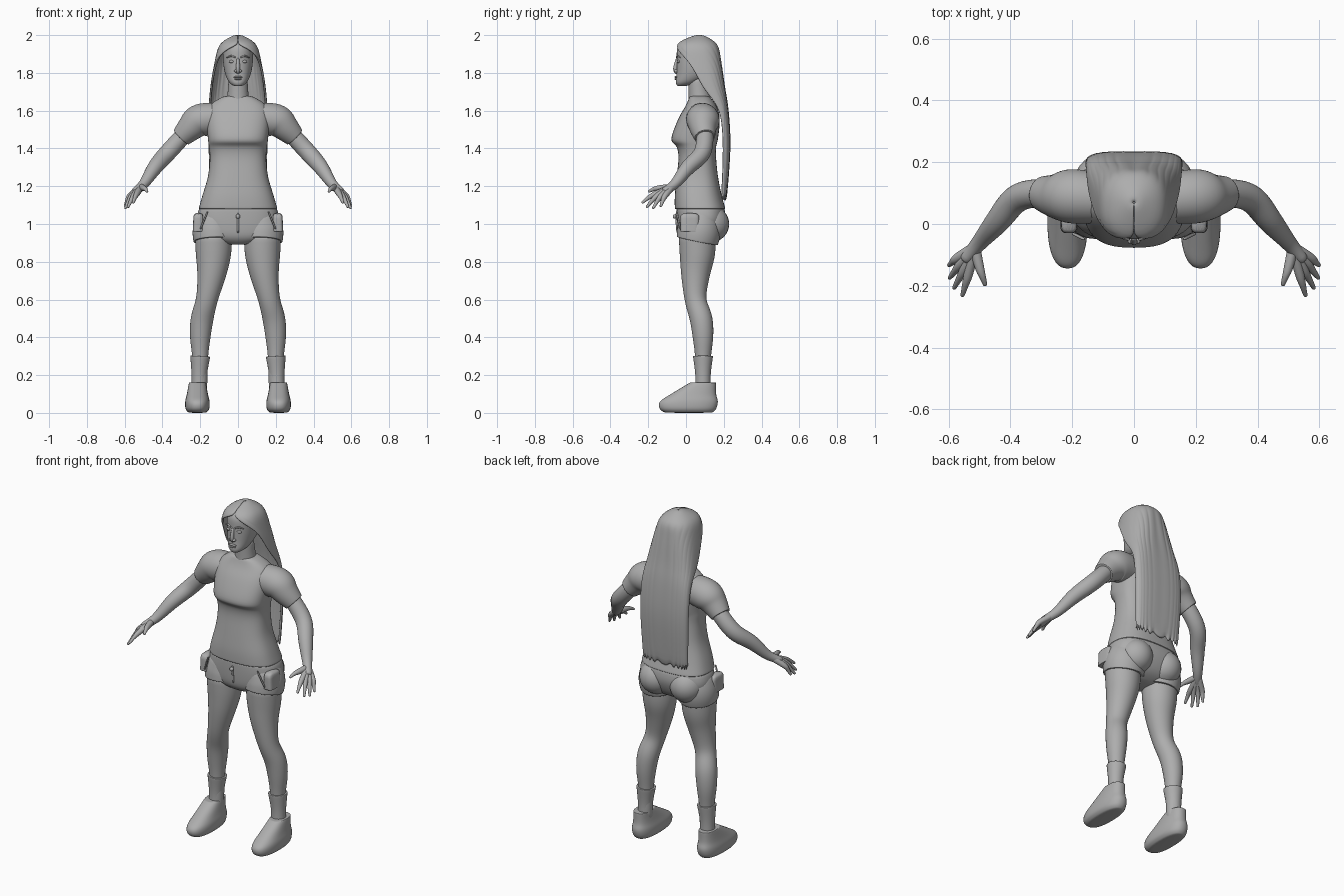
import bpy
import bmesh
from math import sin, cos, pi, radians, copysign
from mathutils import Vector, Quaternion

if "Cube" in bpy.data.objects:
    bpy.data.objects.remove(bpy.data.objects["Cube"])

grey = bpy.data.materials.new("plain grey")
grey.use_nodes = True
tone = (0.42, 0.42, 0.42, 1)
grey.diffuse_color = tone
grey.node_tree.nodes["Principled BSDF"].inputs["Base Color"].default_value = tone


def power(value, exponent):
    return copysign(abs(value) ** exponent, value)


def refine(rows, steps=3):
    """Run a smooth spline through a few sparse rows."""
    rows = [Vector(row) for row in rows]
    last = len(rows) - 1
    result = []
    for i in range(last):
        before, start = rows[max(i - 1, 0)], rows[i]
        end, after = rows[i + 1], rows[min(i + 2, last)]
        leave, arrive = (end - before) / 2, (after - start) / 2
        for step in range(steps):
            t = step / steps
            bend = leave * (1 - t) - arrive * t
            result.append(start.lerp(end, t * t * (3 - 2 * t)) + bend * t * (1 - t))
    return result + [rows[last]]


def skin(name, rings, closed=True, hem=False, mirror=False, shell=0):
    """Bridge rings of points into a smooth surface, with an optional tucked hem."""
    if hem:
        edge = rings[-1]
        middle = sum(edge, Vector()) / len(edge)
        rings = rings + [[point.lerp(middle, tuck) for point in edge] for tuck in (.02, .15)]
    bm = bmesh.new()
    grid = [[bm.verts.new(point) for point in ring] for ring in rings]
    count = len(grid[0])
    for upper, lower in zip(grid, grid[1:]):
        for i in range(count if closed else count - 1):
            j = (i + 1) % count
            bm.faces.new((upper[i], upper[j], lower[j], lower[i]))
    if closed:
        bm.faces.new(grid[0])
        bm.faces.new(grid[-1])
    bmesh.ops.recalc_face_normals(bm, faces=bm.faces)
    mesh = bpy.data.meshes.new(name)
    bm.to_mesh(mesh)
    bm.free()
    for face in mesh.polygons:
        face.use_smooth = True
    mesh.materials.append(grey)
    obj = bpy.data.objects.new(name, mesh)
    bpy.context.collection.objects.link(obj)
    if mirror:
        obj.modifiers.new("Mirror", "MIRROR").use_mirror_merge = False
    if shell:
        solid = obj.modifiers.new("Shell", "SOLIDIFY")
        solid.thickness, solid.offset = shell, 0
    smooth = obj.modifiers.new("Smooth", "SUBSURF")
    smooth.levels = smooth.render_levels = 1


def loft(name, rows, square=2, x=0, sides=28, **options):
    """Level rings from rows of (height, half width, front, back)."""
    rings = []
    for z, half, front, back in refine(rows):
        ring = []
        for i in range(sides):
            turn = 2 * pi * i / sides
            ring.append(Vector((
                x + half * power(cos(turn), 2 / square),
                (front + back) / 2 + (back - front) / 2 * power(sin(turn), 2 / square),
                z)))
        rings.append(ring)
    skin(name, rings, **options)


def limb(name, path, sides=12, **options):
    """Round tube along points of (x, y, z, radius)."""
    path = refine(path)
    turn, heading, rings = Quaternion(), Vector((0, 0, 1)), []
    for i, point in enumerate(path):
        ahead, behind = path[min(i + 1, len(path) - 1)], path[max(i - 1, 0)]
        way = (ahead.xyz - behind.xyz).normalized()
        turn = heading.rotation_difference(way) @ turn
        heading = way
        ring = []
        for k in range(sides):
            angle = 2 * pi * k / sides
            spoke = Vector((cos(angle), sin(angle), 0)) * point.w
            ring.append(point.xyz + turn @ spoke)
        rings.append(ring)
    skin(name, rings, **options)


def ball(name, centre, radii, **options):
    x, y, z = centre
    wide, deep, high = radii
    rows = []
    for k in range(1, 8):
        swell, lift = sin(pi * k / 8), cos(pi * k / 8)
        rows.append((z - high * lift, wide * swell, y - deep * swell, y + deep * swell))
    loft(name, rows, x=x, sides=14, **options)


# Shirt body from collar to hem, and sleeves
loft("shirt", [
    (1.68, .07, .02, .12), (1.63, .15, 0, .16), (1.56, .17, -.04, .18),
    (1.45, .16, -.08, .17), (1.41, .155, -.05, .16), (1.35, .15, -.04, .16),
    (1.25, .16, -.05, .17), (1.15, .19, -.06, .19), (1.08, .21, -.06, .21),
], square=2.6, hem=True)
limb("sleeves", [(.08, .08, 1.56, .08), (.2, .09, 1.55, .09), (.25, .09, 1.51, .074),
                 (.3, .1, 1.46, .056)], sides=20, hem=True, mirror=True)

# Arms and hands
limb("arms", [(.26, .1, 1.5, .046), (.37, .09, 1.38, .047), (.44, .01, 1.3, .041),
              (.5, -.06, 1.21, .027), (.55, -.12, 1.17, .02)], sides=16, mirror=True)
wrist = Vector((.515, -.075, 1.195))


def finger(name, knuckle, tip):
    joint = knuckle.lerp(tip, .5) + Vector((0, 0, .005))
    path = [(*wrist, .02), (*knuckle, .017), (*joint, .012), (*tip, .007)]
    limb(name, path, sides=8, mirror=True)


for i, name in enumerate(("index", "middle", "ring", "little")):
    spread = i / 3
    reach = sin(pi * spread) * Vector((.015, -.01, -.02))
    knuckle = Vector((.535, -.16, 1.16)).lerp(Vector((.572, -.11, 1.15)), spread)
    tip = Vector((.556, -.235, 1.11)).lerp(Vector((.6, -.135, 1.09)), spread) + reach
    finger(name + "_fingers", knuckle, tip)
finger("thumbs", Vector((.5, -.14, 1.19)), Vector((.48, -.2, 1.17)))

# Shorts: hips, seat, legs and trim
loft("shorts_hips", [(1.1, .2, -.05, .2), (1.02, .22, -.05, .21), (.93, .18, -.04, .17),
                     (.89, .06, 0, .1)], square=2.5)
ball("shorts_seat", (.1, .125, 1), (.1, .107, .1), mirror=True)
limb("shorts_legs", [(.11, .07, 1.05, .1), (.125, .07, .97, .116), (.125, .06, .91, .112)],
     sides=24, hem=True, mirror=True)
loft("shorts_pockets", [(1.06, .025, -.03, .07), (.96, .03, -.03, .07)],
     square=4, x=.21, hem=True, mirror=True)
limb("shorts_pocket_edges", [(.16, -.05, 1.07, .005), (.2, -.03, .97, .005)], mirror=True)
limb("shorts_fly", [(0, -.053, 1.06, .006), (0, -.045, .95, .006)])
ball("shorts_button", (0, -.06, 1.04), (.012, .01, .012))

# Legs, socks and shoes
limb("legs", [(.13, .06, .95, .1), (.13, .06, .84, .095), (.14, .05, .73, .077),
              (.165, .05, .6, .058), (.19, .08, .5, .061), (.2, .09, .4, .055),
              (.2, .09, .28, .041), (.2, .09, .1, .037)], sides=20, mirror=True)
limb("socks", [(.205, .09, .1, .042), (.205, .09, .2, .041), (.2, .09, .3, .054)],
     sides=20, hem=True, mirror=True)
loft("shoes", [(0, .045, -.11, .14), (.02, .063, -.14, .16), (.06, .065, -.14, .17),
               (.1, .056, -.08, .16), (.16, .045, .02, .16)],
     square=2.4, x=.215, hem=True, mirror=True)

# Neck, head and face
limb("neck", [(0, .08, 1.6, .07), (0, .07, 1.68, .057), (0, .06, 1.78, .05)], sides=20)
loft("head", [(1.73, .02, -.045, 0), (1.75, .048, -.055, .06), (1.8, .07, -.05, .13),
              (1.87, .08, -.05, .16), (1.94, .075, -.045, .15), (1.98, .04, 0, .1)],
     square=2.2)
limb("nose", [(0, -.045, 1.88, .007), (0, -.058, 1.82, .012), (0, -.045, 1.8, .01)])
ball("nostrils", (.012, -.053, 1.81), (.009, .012, .008), mirror=True)
ball("eyes", (.033, -.038, 1.86), (.016, .01, .008), mirror=True)
limb("brows", [(.013, -.05, 1.88, .004), (.035, -.045, 1.89, .005), (.06, -.03, 1.88, .003)],
     mirror=True)
ball("upper_lip", (0, -.05, 1.778), (.024, .011, .006))
ball("lower_lip", (0, -.05, 1.768), (.02, .011, .006))

# Long hair: a cap that opens around the face and falls into a curtain
hair_rows = refine([
    (1.994, .02, .05, .09), (1.95, .09, -.045, .16), (1.87, .116, -.05, .18),
    (1.73, .14, -.02, .2), (1.6, .15, .13, .22), (1.4, .15, .16, .23), (1.13, .14, .16, .21)])
strands, columns = [], 57
for row, (z, half, front, back) in enumerate(hair_rows):
    opening = min(max((z - 1.65) / .3, 0), 1) ** 4
    fall = row / (len(hair_rows) - 1)
    flat = 1 - .4 * min(2 * fall, 1)
    ring = []
    for i in range(columns):
        turn = radians(90 + 90 * opening) * (2 * i / (columns - 1) - 1)
        groove = .97 if i % 4 == 0 and opening < 1 else 1
        ragged = .012 * sin(i * 1.3) if fall == 1 else 0
        ring.append(Vector((
            half * power(sin(turn), flat),
            (front + back) / 2 + (back - front) / 2 * power(cos(turn), flat) * groove,
            z + ragged)))
    strands.append(ring)
crown = Vector((0, .07, 1.994))
strands.insert(0, [point.lerp(crown, .9) for point in strands[0]])
skin("hair", strands, closed=False, shell=.012)
